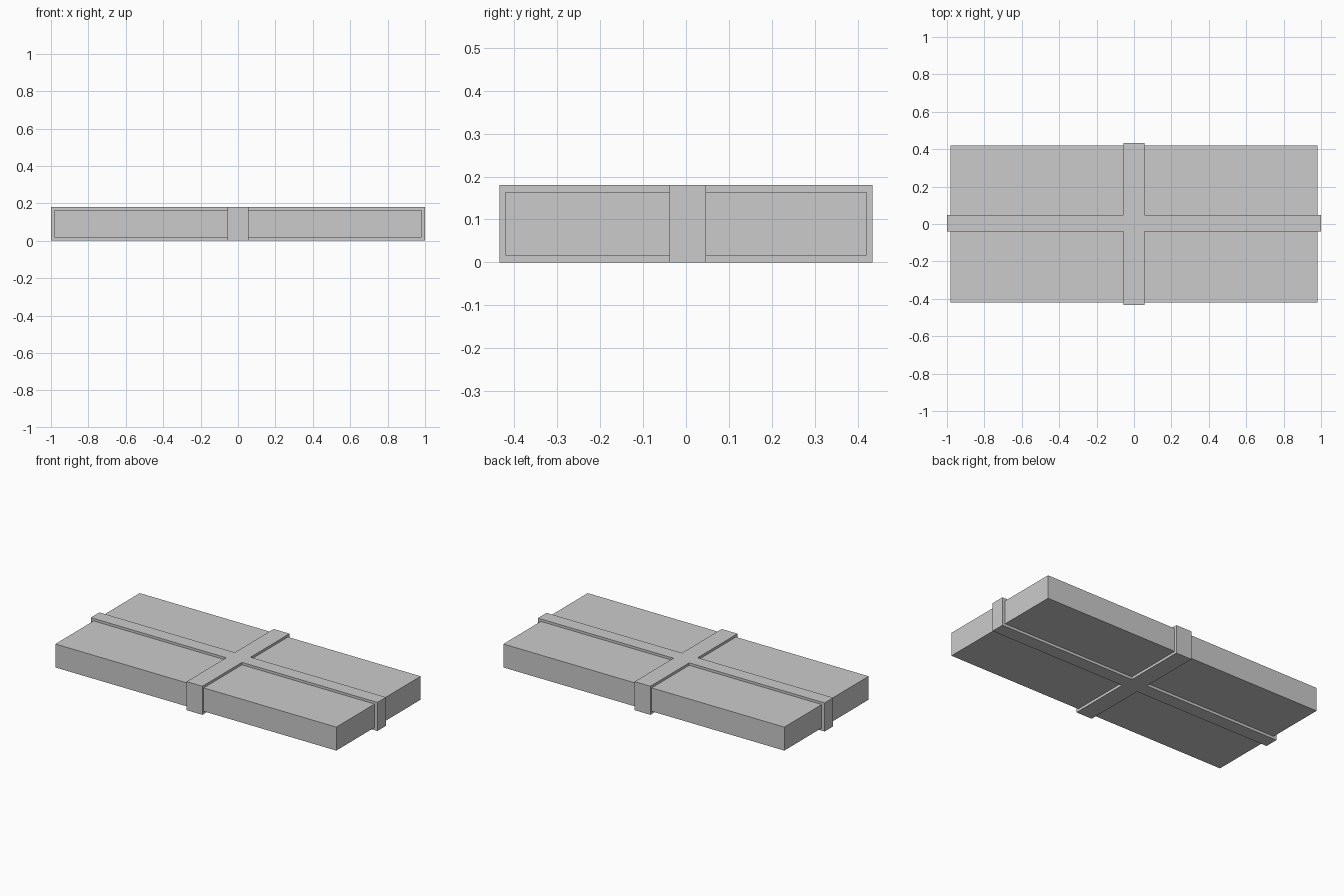
import bpy, bmesh

if "Cube" in bpy.data.objects:
    bpy.data.objects.remove(bpy.data.objects["Cube"])


def prism(name, outline, z0, z1):
    """Extrude a flat outline from z0 up to z1."""
    bm = bmesh.new()
    face = bm.faces.new([bm.verts.new((x, y, z0)) for x, y in outline])
    ext = bmesh.ops.extrude_face_region(bm, geom=[face])
    top = [v for v in ext["geom"] if isinstance(v, bmesh.types.BMVert)]
    bmesh.ops.translate(bm, verts=top, vec=(0, 0, z1 - z0))
    bmesh.ops.recalc_face_normals(bm, faces=bm.faces)
    mesh = bpy.data.meshes.new(name)
    bm.to_mesh(mesh)
    bm.free()
    obj = bpy.data.objects.new(name, mesh)
    bpy.context.collection.objects.link(obj)
    return obj


# Flat box
bx, by = 0.98, 0.42
prism("box", [(-bx, -by), (bx, -by), (bx, by), (-bx, by)], 0.0165, 0.1645)

# Crossed ribbon wrapping the box, flush at the crossing
rx, ry = 1.0, 0.434
w, lo, hi = 0.055, -0.039, 0.047
prism("ribbon", [
    (-w, -ry), (w, -ry), (w, lo), (rx, lo), (rx, hi), (w, hi),
    (w, ry), (-w, ry), (-w, hi), (-rx, hi), (-rx, lo), (-w, lo),
], 0.0, 0.18)
